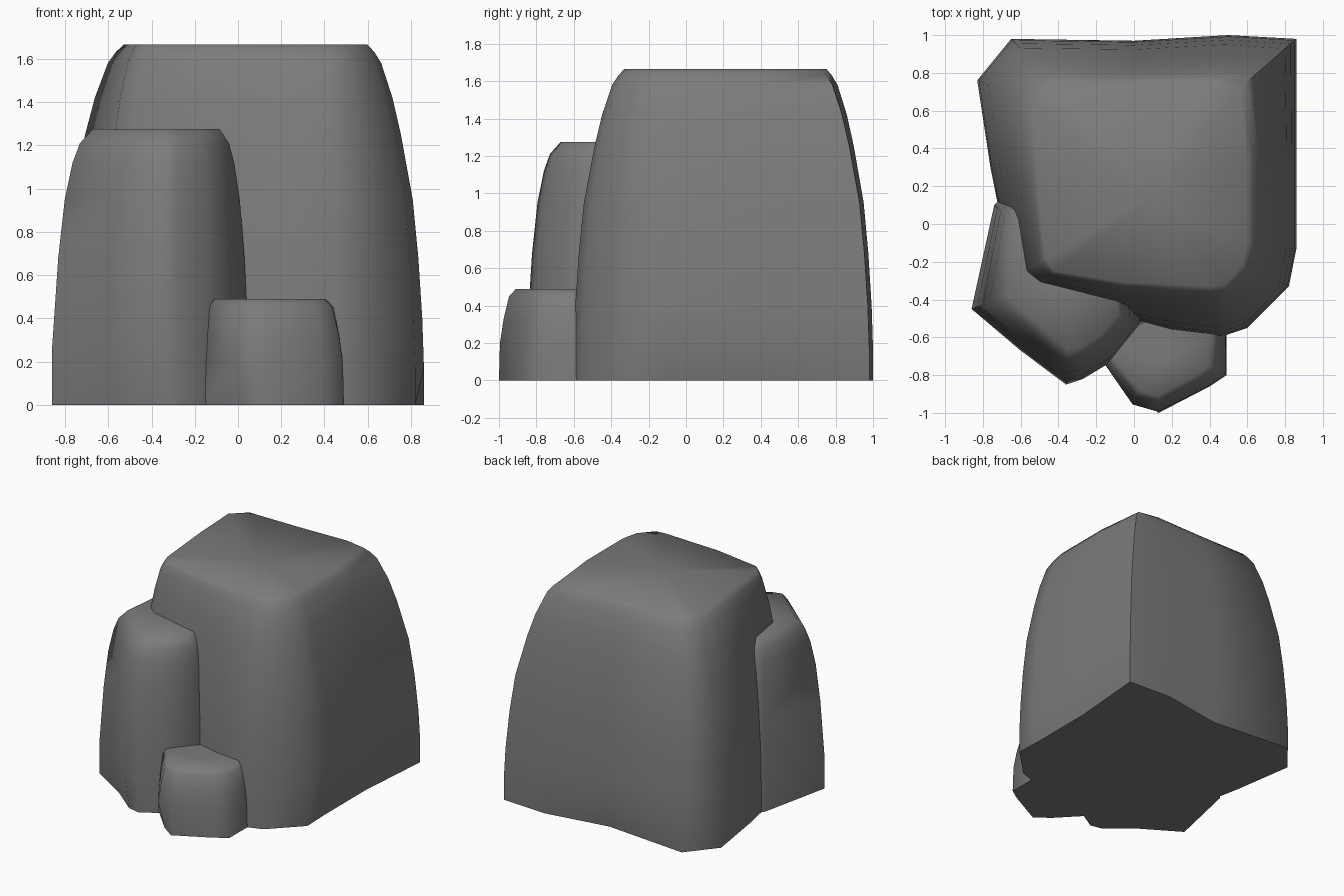
import bpy
import bmesh
import math
from mathutils import Vector

cube = bpy.data.objects.get("Cube")
if cube:
    bpy.data.objects.remove(cube, do_unlink=True)

GREY = (0.2, 0.2, 0.2, 1.0)
stone = bpy.data.materials.new("grey stone")
stone.use_nodes = True
stone.diffuse_color = GREY
bsdf = next(n for n in stone.node_tree.nodes if n.type == "BSDF_PRINCIPLED")
bsdf.inputs["Base Color"].default_value = GREY
bsdf.inputs["Roughness"].default_value = 0.9


def make_rock(name, foot, crown, levels, dip=0.0, undercut=()):
    """Loft from the foot outline to the crown outline.
    levels: (height, blend from foot to crown); undercut: foot corners pulled in."""
    bm = bmesh.new()
    count = len(foot)
    middle = sum((Vector(p) for p in foot), Vector((0, 0))) / count
    rings = []
    for level, (z, blend) in enumerate(levels):
        ring = []
        for i in range(count):
            p = Vector(foot[i]).lerp(Vector(crown[i]), blend)
            if level == 0 and i in undercut:
                p += (middle - p).normalized() * 0.05
            ring.append(bm.verts.new((p.x, p.y, z)))
        rings.append(ring)

    # Walls
    for low, high in zip(rings, rings[1:]):
        for i in range(count):
            j = (i + 1) % count
            bm.faces.new((low[i], low[j], high[j], high[i]))
    bm.faces.new(rings[0][::-1])

    # Slightly sunken top
    top = rings[-1]
    centre = sum((v.co for v in top), Vector()) / count
    hub = bm.verts.new(centre - Vector((0, 0, dip)))
    for i in range(count):
        bm.faces.new((top[i], top[(i + 1) % count], hub))
    bmesh.ops.recalc_face_normals(bm, faces=bm.faces)

    mesh = bpy.data.meshes.new(name)
    bm.to_mesh(mesh)
    bm.free()
    mesh.materials.append(stone)
    rock = bpy.data.objects.new(name, mesh)
    bpy.context.collection.objects.link(rock)
    bpy.ops.object.select_all(action="DESELECT")
    rock.select_set(True)
    bpy.context.view_layer.objects.active = rock
    bpy.ops.object.shade_smooth_by_angle(angle=math.radians(60))
    return rock


# Outlines run counter-clockwise from the left front corner
make_rock(
    "large_rock",
    foot=[(-.64, -.3), (-.55, -.35), (-.13, -.48), (.2, -.57), (.45, -.6),
          (.6, -.55), (.82, -.33), (.86, -.13), (.86, .4), (.86, .98),
          (.5, 1), (0, .97), (-.65, .98), (-.83, .76), (-.76, .3)],
    crown=[(-.47, -.18), (-.42, -.25), (-.05, -.31), (.2, -.32), (.4, -.33),
           (.48, -.32), (.57, -.22), (.6, -.1), (.6, .35), (.56, .72),
           (.4, .75), (0, .74), (-.42, .74), (-.53, .64), (-.51, .25)],
    levels=[(0, 0), (.17, 0), (.4, .03), (.68, .1), (.95, .2), (1.25, .41),
            (1.42, .56), (1.58, .76), (1.63, .88), (1.665, 1)],
    dip=.015, undercut=(7, 8, 11))

make_rock(
    "tall_rock",
    foot=[(-.86, -.45), (-.6, -.67), (-.36, -.85), (-.27, -.82), (-.12, -.73),
          (.05, -.52), (-.05, -.2), (-.4, .1), (-.68, .16), (-.74, .1)],
    crown=[(-.67, -.38), (-.5, -.53), (-.35, -.67), (-.28, -.65), (-.18, -.59),
           (-.085, -.48), (-.1, -.2), (-.4, .02), (-.58, .06), (-.63, .0)],
    levels=[(0, 0), (.26, 0), (.68, .15), (.95, .31), (1.12, .5),
            (1.21, .68), (1.275, 1)],
    undercut=(1, 2))

make_rock(
    "small_rock",
    foot=[(-.17, -.72), (-.01, -.96), (.13, -1), (.4, -.86), (.49, -.8),
          (.49, -.58), (.15, -.45), (-.1, -.55)],
    crown=[(-.11, -.72), (.03, -.88), (.13, -.91), (.33, -.8), (.4, -.75),
           (.41, -.58), (.15, -.48), (-.06, -.57)],
    levels=[(0, 0), (.2, .06), (.33, .28), (.45, .6), (.488, 1)],
    undercut=(1,))
